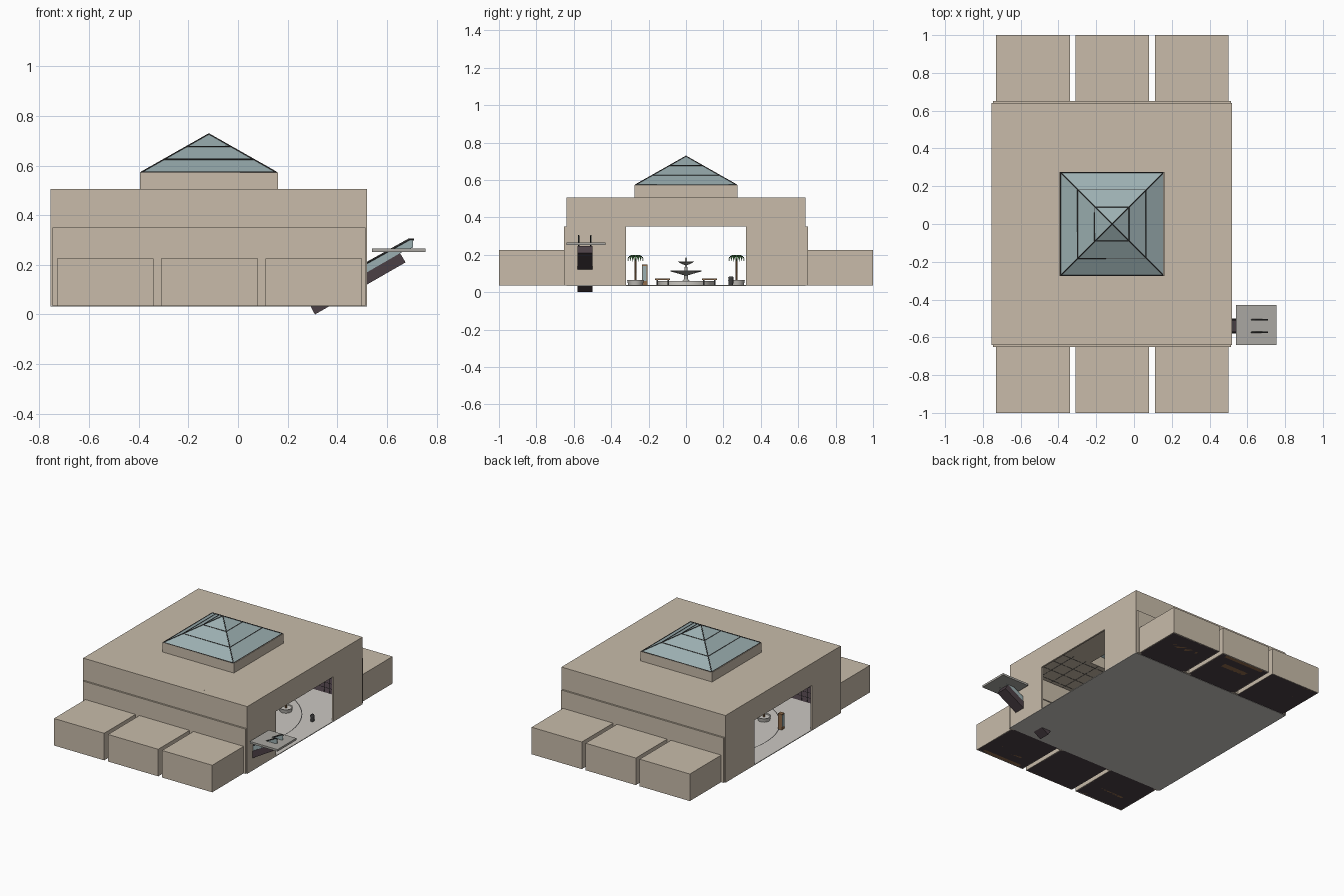
import bpy, bmesh, math
from mathutils import Vector

if "Cube" in bpy.data.objects:
    bpy.data.objects.remove(bpy.data.objects["Cube"])

def mat(name, r, g, b):
    m = bpy.data.materials.new(name)
    m.diffuse_color = (r, g, b, 1)
    m.use_nodes = True
    m.node_tree.nodes["Principled BSDF"].inputs["Base Color"].default_value = m.diffuse_color
    return m

TAN = mat("plaster", .58, .50, .40)
STONE = mat("stone", .60, .58, .54)
DARK = mat("dark_metal", .05, .05, .05)
GLASS = mat("glass", .33, .43, .44)
WOOD = mat("wood", .28, .15, .07)
CARPET = mat("carpet", .07, .05, .06)
GREEN = mat("leaf", .08, .25, .08)
WATER = mat("water", .2, .4, .5)
TILE = mat("tile", .40, .39, .36)

def obj(name, bm, m):
    me = bpy.data.meshes.new(name)
    bm.to_mesh(me)
    bm.free()
    o = bpy.data.objects.new(name, me)
    bpy.context.collection.objects.link(o)
    me.materials.append(m)
    return o

def boxes(name, lst, m):
    """Axis-aligned boxes given as (x0, x1, y0, y1, z0, z1), joined in one object."""
    bm = bmesh.new()
    for x0, x1, y0, y1, z0, z1 in lst:
        vs = bmesh.ops.create_cube(bm, size=1)['verts']
        for v in vs:
            v.co = Vector((x1 if v.co.x > 0 else x0, y1 if v.co.y > 0 else y0, z1 if v.co.z > 0 else z0))
    return obj(name, bm, m)

def lathe(name, prof, at, m, n=32):
    bm = bmesh.new()
    vs = [bm.verts.new((r, 0, z)) for r, z in prof]
    es = [bm.edges.new(p) for p in zip(vs, vs[1:])]
    bmesh.ops.spin(bm, geom=vs + es, axis=(0, 0, 1), cent=(0, 0, 0), steps=n, angle=2 * math.pi)
    bmesh.ops.remove_doubles(bm, verts=bm.verts, dist=1e-5)
    bmesh.ops.recalc_face_normals(bm, faces=bm.faces)
    o = obj(name, bm, m)
    o.location = at
    bpy.context.view_layer.objects.active = o
    o.select_set(True)
    bpy.ops.object.shade_smooth_by_angle()
    o.select_set(False)
    return o

def bars(name, segs, r, m):
    """Thin straight bars between pairs of points."""
    cu = bpy.data.curves.new(name, 'CURVE')
    cu.dimensions = '3D'
    cu.bevel_depth = r
    cu.bevel_resolution = 0
    for seg in segs:
        s = cu.splines.new('POLY')
        s.points.add(len(seg) - 1)
        for p, q in zip(s.points, seg):
            p.co = (*q, 1)
    o = bpy.data.objects.new(name, cu)
    bpy.context.collection.objects.link(o)
    cu.materials.append(m)
    return o

X0, X1, Y, F, H = -.755, .52, .64, .035, .505   # hall limits, floor and roof heights
CX, S = -.1175, .272                            # centre of fountain and skylight

# Hall floor, end walls with the wide passage, roof with skylight hole
boxes("hall_floor", [(X0, X1, -Y, Y, F - .002, F + .003)], STONE)
ends = []
for a, b in ((X0, X0 + .012), (X1 - .012, X1)):
    ends += [(a, b, -Y, -.32, F, H), (a, b, .32, Y, F, H), (a, b, -.32, .32, .35, H)]
boxes("end_walls", ends, TAN)
boxes("roof", [(X0, CX - S, -Y, Y, H - .01, H), (CX + S, X1, -Y, Y, H - .01, H),
               (CX - S, CX + S, -Y, -S, H - .01, H), (CX - S, CX + S, S, Y, H - .01, H)], TAN)
seams = []
for i in range(13):
    x = X0 + .02 + i * .102
    for s in (-1, 1):
        seams.append(((x, s * S, H - .011), (x, s * .63, H - .011)))
for j in range(4):
    for s in (-1, 1):
        y = s * (.3 + j * .1)
        seams.append(((X0 + .015, y, H - .011), (X1 - .015, y, H - .011)))
bars("ceiling_seams", seams, .0012, DARK)

# Skylight curb, glass pyramid and bars
c0, c1 = CX - S - .006, CX + S + .006
boxes("skylight_curb", [(c0, c0 + .012, -S, S, H - .01, .572), (c1 - .012, c1, -S, S, H - .01, .572),
                        (c0, c1, -S - .003, -S + .009, H - .01, .572),
                        (c0, c1, S - .009, S + .003, H - .01, .572)], TAN)
bm = bmesh.new()
ring = [bm.verts.new((CX + a * S, b * S, .572)) for a, b in ((-1, -1), (1, -1), (1, 1), (-1, 1))]
top = bm.verts.new((CX, 0, .727))
for i in range(4):
    bm.faces.new((ring[i], ring[(i + 1) % 4], top))
obj("skylight_glass", bm, GLASS)
frame = []
sq = ((-1, -1), (1, -1), (1, 1), (-1, 1), (-1, -1))
for t in (0, 1 / 3, 2 / 3):
    frame.append([(CX + a * S * (1 - t), b * S * (1 - t), .573 + .155 * t) for a, b in sq])
for a, b in sq[:4]:
    frame.append([(CX + a * S, b * S, .573), (CX, 0, .727)])
bars("skylight_bars", frame, .003, DARK)

# Long walls and shops, the same on both sides
W = .39
shops = (-.73, -.31, .11)
for s, side in ((-1, "front"), (1, "back")):
    def sy(a, b):
        return (min(s * a, s * b), max(s * a, s * b))
    wall = [(X0, X1, *sy(.63, .64), .35, H), (X0 + .008, X1 - .006, *sy(.638, .652), .215, .35)]
    piers = [(X0 + .008, -.71), (-.36, -.29), (.06, .13), (.48, X1 - .006)]
    wall += [(a, b, *sy(.638, .652), F, .215) for a, b in piers]
    boxes(side + "_long_wall", wall, TAN)
    shell, floors, counters, grille = [], [], [], []
    for x in shops:
        e = x + W
        shell += [(x, x + .006, *sy(.652, 1), F, .225), (e - .006, e, *sy(.652, 1), F, .225),
                  (x, e, *sy(.992, 1), F, .225), (x, e, *sy(.652, 1), .218, .225)]
        floors.append((x + .003, e - .003, *sy(.64, .995), F, F + .003))
        counters += [(x + .1, e - .1, *sy(.86, .9), F, .085), (x + .04, e - .04, *sy(.965, .99), F, .15)]
        for k in range(9):
            gx = x + .02 + k * (W - .04) / 8
            grille.append(((gx, s * .645, F), (gx, s * .645, .215)))
        for k in range(1, 5):
            z = F + .036 * k
            grille.append(((x + .02, s * .645, z), (e - .02, s * .645, z)))
    boxes(side + "_shop_shells", shell, TAN)
    boxes(side + "_shop_floors", floors, CARPET)
    boxes(side + "_shop_counters", counters, WOOD)
    bars(side + "_shop_grilles", grille, .0015, DARK)

# Fountain with inlaid floor ring
at = (CX, 0, F)
lathe("floor_ring", [(.500, .0035), (.506, .0035)], at, DARK, 64)
lathe("fountain_basin", [(0, .006), (.13, .006), (.13, .024), (.15, .024), (.15, .003)], at, STONE, 40)
lathe("basin_water", [(0, .018), (.13, .018)], at, WATER, 40)
lathe("fountain_tiers", [(.03, .006), (.022, .02), (.011, .035), (.01, .055), (.04, .064), (.083, .076), (.083, .08),
                         (.04, .07), (.009, .07), (.006, .11), (.02, .115), (.042, .127), (.042, .13), (.018, .122),
                         (.005, .123), (.006, .14), (.003, .148), (0, .153)], at, TILE, 32)

# Benches around the fountain
slabs, legs = [], []
for sx in (-1, 1):
    for s in (-1, 1):
        x, y = CX + sx * .27, s * .125
        slabs.append((x - .018, x + .018, y - .04, y + .04, F + .03, F + .038))
        legs += [(x - .015, x + .015, y + d - .004, y + d + .004, F, F + .03) for d in (-.03, .03)]
boxes("bench_seats", slabs, WOOD)
boxes("bench_legs", legs, DARK)

# Potted palms
for sx in (-1, 1):
    for s in (-1, 1):
        px, py = CX + sx * .3, s * .27
        lathe("palm_planter", [(0, 0), (.038, 0), (.045, .03), (.038, .03), (.036, .025), (0, .025)],
              (px, py, F), STONE, 20)
        lathe("palm_trunk", [(.007, .02), (.005, .09), (.004, .15), (0, .152)], (px, py, F), WOOD, 8)
        bm = bmesh.new()
        for k in range(9):
            a = k * 2 * math.pi / 9
            d, n = Vector((math.cos(a), math.sin(a), 0)), Vector((-math.sin(a), math.cos(a), 0))
            prev = None
            for r, z, w in ((0, .15, .002), (.02, .164, .006), (.038, .155, .006), (.046, .13, .001)):
                pair = [bm.verts.new(d * r + n * w * q + Vector((0, 0, z))) for q in (-1, 1)]
                if prev:
                    bm.faces.new((prev[0], pair[0], pair[1], prev[1]))
                prev = pair
        obj("palm_fronds", bm, GREEN).location = (px, py, F)

# Directory kiosk and litter bin
boxes("directory_kiosk", [(-.6, -.57, -.236, -.206, F, .148)], WOOD)
boxes("directory_screen", [(-.603, -.567, -.232, -.21, .06, .14)], GLASS)
lathe("litter_bin", [(0, 0), (.012, 0), (.014, .04), (.015, .041), (.01, .05), (0, .05)], (.41, .24, F), DARK, 16)

# Escalator: sloped truss, steps, side panels, handrails and landing
def sloped(name, pts, y0, y1, m):
    bm = bmesh.new()
    f = bm.faces.new([bm.verts.new((x, y0, z)) for x, z in pts])
    g = bmesh.ops.extrude_face_region(bm, geom=[f])['geom']
    bmesh.ops.translate(bm, verts=[v for v in g if isinstance(v, bmesh.types.BMVert)], vec=(0, y1 - y0, 0))
    bmesh.ops.recalc_face_normals(bm, faces=bm.faces)
    return obj(name, bm, m)

sloped("escalator_truss", [(.31, 0), (.675, .21), (.653, .247), (.29, .037)], -.58, -.5, CARPET)
boxes("escalator_steps", [(.315 + i * .026, .345 + i * .026, -.565, -.515, .035 + i * .015, .056 + i * .015)
                          for i in range(13)], DARK)
for y in (-.574, -.508):
    sloped("escalator_side", [(.29, .037), (.653, .247), (.705, .27), (.705, .3), (.69, .302), (.275, .072)],
           y, y + .003, GLASS)
    bars("escalator_handrail", [[(.275, y, .06), (.28, y, .075), (.69, y, .303), (.71, y, .303)]], .004, DARK)
boxes("escalator_landing", [(.54, .755, -.64, -.43, .252, .266)], TILE)
